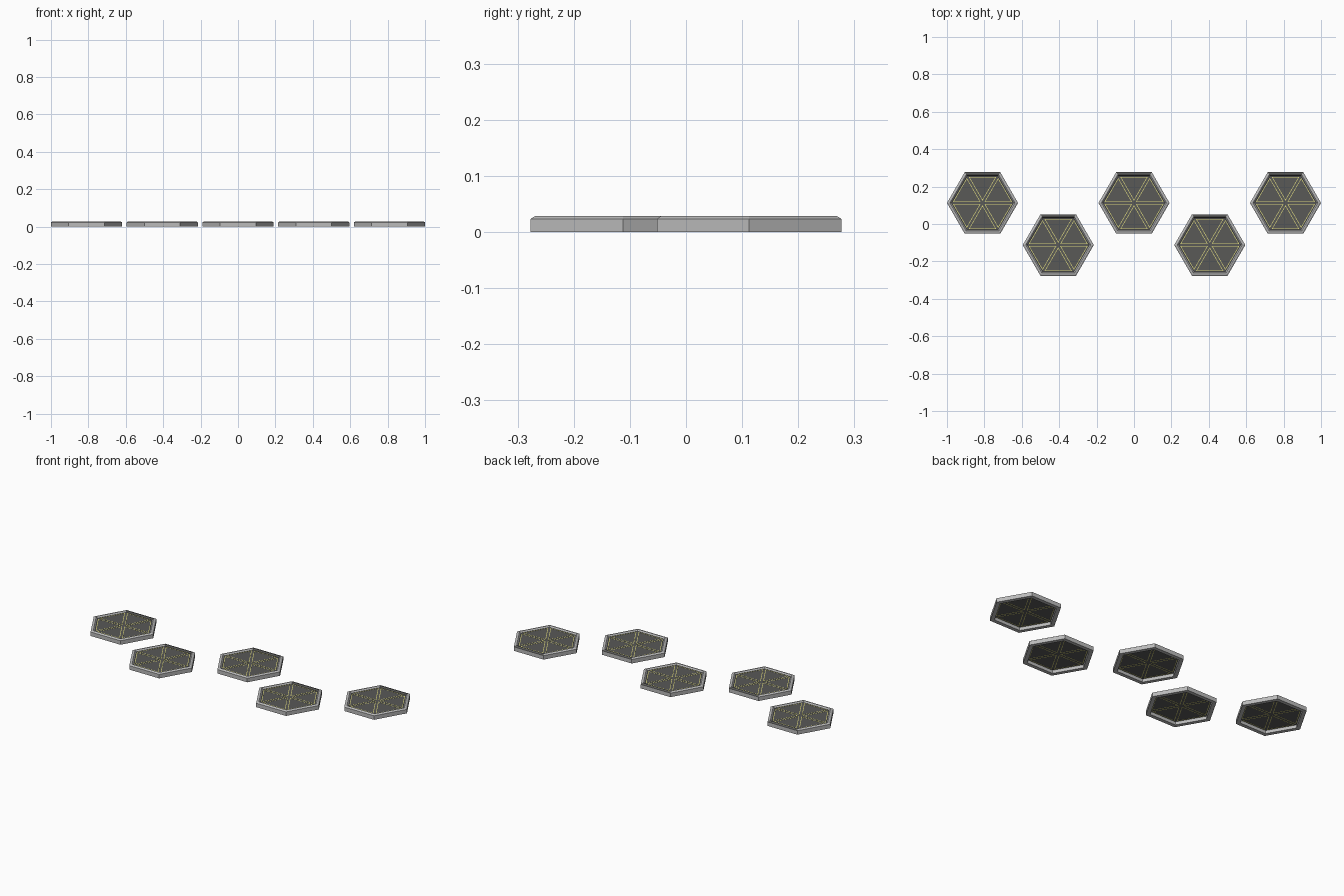
import bpy, math
from mathutils import Vector

if "Cube" in bpy.data.objects:
    bpy.data.objects.remove(bpy.data.objects["Cube"])


def material(name, rgb):
    m = bpy.data.materials.new(name)
    m.diffuse_color = (*rgb, 1)
    m.use_nodes = True
    m.node_tree.nodes["Principled BSDF"].inputs["Base Color"].default_value = m.diffuse_color
    return m


GREY = material("frame_grey", (0.5, 0.5, 0.5))
DARK = material("panel_dark", (0.1, 0.1, 0.095))
YELLOW = material("strip_yellow", (0.75, 0.72, 0.22))


def make(name, verts, faces, mats, loc):
    me = bpy.data.meshes.new(name)
    me.from_pydata(verts, [], faces)
    for m in mats:
        me.materials.append(m)
    ob = bpy.data.objects.new(name, me)
    ob.location = loc
    bpy.context.collection.objects.link(ob)
    return ob


def ring(r, z):
    return [(r * math.cos(i * math.pi / 3), r * math.sin(i * math.pi / 3), z) for i in range(6)]


def hex_frame(loc):
    # chamfered ring, open underneath
    profile = [(0.19, 0), (0.19, 0.023), (0.181, 0.028), (0.174, 0.028), (0.166, 0.021), (0.166, 0)]
    n = len(profile)
    verts = [v for r, z in profile for v in ring(r, z)]
    faces, dark = [], []
    for k in range(n):
        k2 = (k + 1) % n
        for i in range(6):
            j = (i + 1) % 6
            faces.append((k * 6 + i, k * 6 + j, k2 * 6 + j, k2 * 6 + i))
            dark.append(i == 1 and k in (1, 2, 3))  # back segment's top is dark
    ob = make("hex_frame", verts, faces, [GREY, DARK], loc)
    for p, d in zip(ob.data.polygons, dark):
        p.material_index = int(d)


def hex_panel(loc):
    # thin plate inside the frame
    verts = ring(0.167, 0.018) + ring(0.167, 0.021)
    faces = [(5, 4, 3, 2, 1, 0), (6, 7, 8, 9, 10, 11)]
    faces += [(i, (i + 1) % 6, (i + 1) % 6 + 6, i + 6) for i in range(6)]
    make("hex_panel", verts, faces, [DARK], loc)


def light_strips(loc):
    # six thin triangular outlines, showing on both sides of the panel
    def tri(inset, a):
        apex, base = 0.012 + 2 * inset, 0.1395 - inset
        half = (base - apex) * math.tan(math.pi / 6)
        c, s = math.cos(a), math.sin(a)
        return [(x * c - y * s, x * s + y * c) for x, y in ((apex, 0), (base, -half), (base, half))]

    verts, faces = [], []
    for k in range(6):
        a = math.pi / 6 + k * math.pi / 3
        b = len(verts)
        for inset, z in ((0, 0.0175), (0, 0.0215), (0.003, 0.0215), (0.003, 0.0175)):
            verts += [(x, y, z) for x, y in tri(inset, a)]
        for q in range(4):
            q2 = (q + 1) % 4
            for i in range(3):
                j = (i + 1) % 3
                faces.append((b + q * 3 + i, b + q * 3 + j, b + q2 * 3 + j, b + q2 * 3 + i))
    make("light_strips", verts, faces, [YELLOW], loc)


# zigzag row of five tiles
for i in range(5):
    loc = Vector(((i - 2) * 0.405, 0.1125 if i % 2 == 0 else -0.1125, 0))
    hex_frame(loc)
    hex_panel(loc)
    light_strips(loc)
